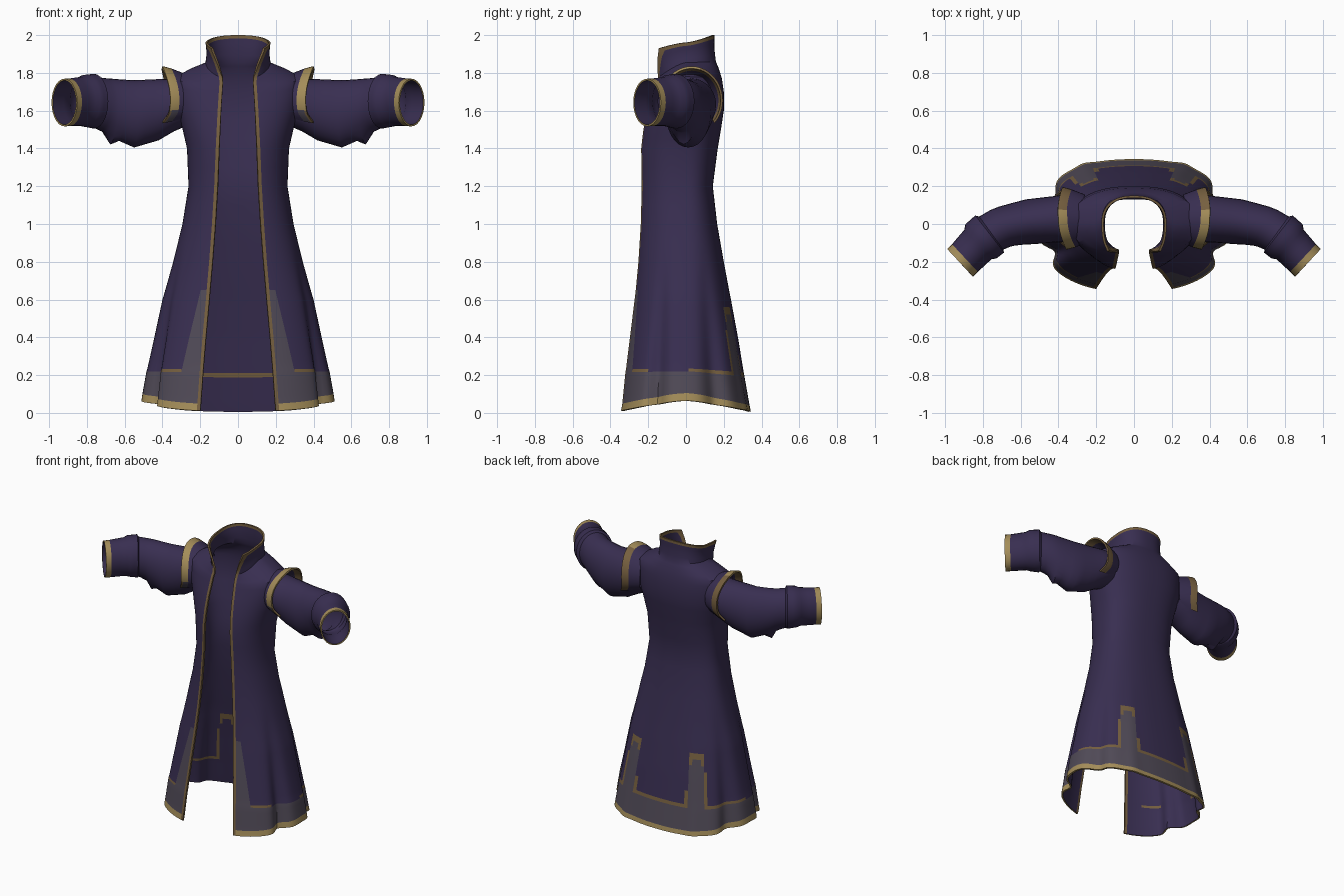
import bpy, math

if "Cube" in bpy.data.objects:
    bpy.data.objects.remove(bpy.data.objects["Cube"])

# Cloth and trim colours
PURPLE, GREY, GOLD, BRONZE = range(4)
mats = []
for name, col in [("purple_cloth", (0.040, 0.0275, 0.082)),
                  ("grey_panel", (0.080, 0.068, 0.094)),
                  ("bright_gold_trim", (0.37, 0.265, 0.10)),
                  ("bronze_trim", (0.18, 0.115, 0.05))]:
    m = bpy.data.materials.new(name)
    m.diffuse_color = (*col, 1)
    m.use_nodes = True
    m.node_tree.nodes["Principled BSDF"].inputs["Base Color"].default_value = m.diffuse_color
    mats.append(m)


def lerp(a, b, t):
    return a + (b - a) * t


def subdivide(keys, steps):
    """Insert evenly blended rows between key rows."""
    out = []
    for (a, b), n in zip(zip(keys, keys[1:]), steps):
        out += [[lerp(p, q, i / n) for p, q in zip(a, b)] for i in range(n)]
    return out + [list(keys[-1])]


def loft(name, rows, colour, lining, closed=False, skip=None, thick=0.012,
         merge=False):
    """Skin a grid of points, mirror it, give it thickness and a lining."""
    nc = len(rows[0])
    verts = [p for r in rows for p in r]
    faces, ids = [], []
    for r in range(len(rows) - 1):
        for c in range(nc if closed else nc - 1):
            d = (c + 1) % nc
            f = (r * nc + c, r * nc + d, (r + 1) * nc + d, (r + 1) * nc + c)
            mid = [sum(verts[i][k] for i in f) / 4 for k in range(3)]
            if skip and skip(*mid):
                continue
            faces.append(f)
            ids.append(colour(r, c, mid))
    me = bpy.data.meshes.new(name)
    me.from_pydata(verts, [], faces)
    # slots 4 to 7 hold the lining colour behind each outer colour
    for m in mats + [mats[i] for i in lining]:
        me.materials.append(m)
    me.polygons.foreach_set("material_index", ids)
    ob = bpy.data.objects.new(name, me)
    bpy.context.collection.objects.link(ob)
    mir = ob.modifiers.new("mirror", 'MIRROR')
    mir.use_mirror_merge = merge
    mir.merge_threshold = 0.0005
    sol = ob.modifiers.new("thickness", 'SOLIDIFY')
    sol.thickness = thick
    sol.offset = -1
    sol.material_offset = 4
    bpy.ops.object.select_all(action='DESELECT')
    ob.select_set(True)
    bpy.context.view_layer.objects.active = ob
    bpy.ops.object.convert(target='MESH')
    bpy.ops.object.shade_smooth_by_angle(angle=math.radians(40))
    return ob


# Robe body: front z, side z, back z, half width, front y, back y, half opening
KEYS = [
    (.008, .065, .008, .512, -.36, .343, .20),
    (.045, .105, .038, .506, -.353, .337, .197),
    (.215, .22, .19, .485, -.335, .31, .185),
    (.23, .235, .213, .48, -.332, .306, .184),
    (.40, .40, .40, .443, -.31, .275, .17),
    (.60, .60, .60, .40, -.284, .238, .152),
    (.65, .65, .65, .385, -.278, .228, .148),
    (.80, .80, .80, .343, -.264, .20, .135),
    (1.0, 1.0, 1.0, .294, -.252, .165, .12),
    (1.2, 1.2, 1.2, .262, -.247, .142, .108),
    (1.4, 1.4, 1.4, .27, -.247, .168, .10),
    (1.5, 1.5, 1.5, .293, -.232, .185, .095),
    (1.6, 1.6, 1.6, .322, -.207, .20, .09),
    (1.66, 1.70, 1.70, .335, -.187, .20, .086),
    (1.72, 1.78, 1.77, .33, -.168, .19, .082),
    (1.745, 1.823, 1.82, .25, -.158, .175, .08),
    (1.765, 1.855, 1.86, .172, -.16, .158, .083),
    (1.825, 1.905, 1.93, .166, -.18, .15, .108),
    (1.885, 1.943, 1.982, .17, -.21, .15, .135),
    (1.905, 1.96, 2.0, .172, -.22, .15, .142),
]
STEPS = [1, 4, 1, 4, 5, 1, 2, 2, 2, 2, 2, 2, 2, 2, 2, 2, 2, 2, 1]
body_rows = subdivide(KEYS, STEPS)
PANEL_COLS, REST_COLS = 5, 46
N = 2.4
# folds in the skirt: angle round the body, width, depth
FOLDS = [(1.16, .14, -.13), (2.0, .19, -.12), (2.68, .10, .03)]


def body_ring(zf, zs, zb, w, yf, yb, o):
    def angle(x):
        return math.asin(min(x / w, 1) ** (N / 2))
    # columns: opening trim, front panel, then the rest of the cloth
    spread = min(max((.65 - zs) / .43, 0), 1)
    x1 = o + .018
    x2 = o + min(.05, .6 * (w - o)) + .065 * spread
    x2 = max(x2, x1 + .004)
    xs = [o] + [lerp(x1, x2, i / PANEL_COLS) for i in range(PANEL_COLS + 1)]
    ts = [angle(x) for x in xs]
    last = ts[-1]
    ts += [lerp(last, math.pi, (i + 1) / REST_COLS) for i in range(REST_COLS)]
    fade = max(0, 1 - zs / .85)
    ring = []
    for i, t in enumerate(ts):
        s = 0 if i == len(ts) - 1 else max(math.sin(t), 0)
        c = math.cos(t)
        k = 1 + fade * sum(d * math.exp(-((t - m) / b) ** 2)
                           for m, b, d in FOLDS)
        a = abs(c) ** (2 / N)
        y = (yf if c > 0 else yb) * a
        z = lerp(zs, zf if c > 0 else zb, a ** 1.4)
        ring.append((w * s ** (2 / N) * k, y * k, z))
    return ring


def body_colour(r, c, p):
    x, y, z = p
    zs = (body_rows[r][1] + body_rows[r + 1][1]) / 2
    if r == len(body_rows) - 2 or c == 0:
        return BRONZE
    if r == 0:
        return GOLD
    # front corner panels and the hem band
    if (zs < .65 and c <= PANEL_COLS) or r < 5:
        return GREY
    # tapered panels on the back pleats
    if y > 0 and zs < .575:
        k = zs / .57
        off = abs(x - (.29 - .055 * k)) - (.068 - .036 * k)
        if off < 0:
            return GREY if zs < .54 else BRONZE
        if off < .016:
            return BRONZE
    if r == 5 and (y < -.2 or y > 0):
        return BRONZE
    return PURPLE


def armhole(x, y, z):
    return x > .24 and 1.54 < z < 1.73 and abs(y - .03) < .08


loft("robe_body", [body_ring(*k) for k in body_rows], body_colour,
     (PURPLE, PURPLE, PURPLE, BRONZE), skip=armhole, merge=True)

# Sleeves: centre x, y, z, half depth, half height, yaw in degrees, underside droop
SLEEVE = [
    (.27, .03, 1.645, .12, .125, 0, 0),
    (.34, .03, 1.63, .13, .14, 0, 0),
    (.42, .025, 1.605, .122, .162, -3, 0),
    (.55, .012, 1.583, .12, .178, -10, 0),
    (.63, -.002, 1.603, .113, .163, -17, 0),
    (.675, -.012, 1.618, .111, .152, -22, .045),
    (.705, -.022, 1.632, .11, .14, -28, .01),
    (.755, -.048, 1.645, .108, .135, -36, 0),
    (.763, -.053, 1.65, .124, .145, -38, 0),
    (.81, -.092, 1.652, .122, .138, -42, 0),
    (.825, -.108, 1.65, .106, .13, -43, 0),
    (.894, -.18, 1.644, .10, .126, -43, 0),
    (.919, -.206, 1.643, .10, .126, -43, 0),
]
sleeve_rows = subdivide(SLEEVE, [2, 2, 3, 2, 1, 1, 2, 1, 2, 1, 2, 1])


def sleeve_ring(cx, cy, cz, ry, rz, yaw, droop, n=28):
    a = math.radians(yaw)
    ring = []
    for i in range(n):
        t = 2 * math.pi * i / n
        d = ry * math.cos(t)
        z = cz + rz * math.sin(t) - droop * max(0, -math.sin(t)) ** 8
        ring.append((cx - d * math.sin(a), cy + d * math.cos(a), z))
    return ring


loft("sleeves", [sleeve_ring(*k) for k in sleeve_rows],
     lambda r, c, p: GOLD if r == len(sleeve_rows) - 2 else PURPLE,
     (PURPLE, PURPLE, PURPLE, PURPLE), closed=True, thick=.009)

# Flared shoulder caps arching over the sleeve tops
CAP = 32


def cap_row(inset, shrink):
    row = []
    for i in range(CAP + 1):
        t = math.radians(lerp(-42, 222, i / CAP))
        h = math.sin(t)
        x = (.358 + .042 * h * h + .02 * max(0, math.cos(t))
             + .08 * max(0, -h - .4) - inset)
        row.append((x, .03 + (.165 - shrink) * math.cos(t),
                    1.655 + (.18 - shrink) * h))
    return row


def cap_colour(r, c, p):
    if r == 0:
        return PURPLE
    if p[2] < 1.60:
        return GREY if r == 1 and p[1] < 0 else BRONZE
    return GOLD if p[1] < .08 else BRONZE


loft("shoulder_caps", [cap_row(.12, .04), cap_row(.048, .012),
                       cap_row(.012, .002), cap_row(0, 0)], cap_colour,
     (PURPLE, BRONZE, BRONZE, BRONZE))
